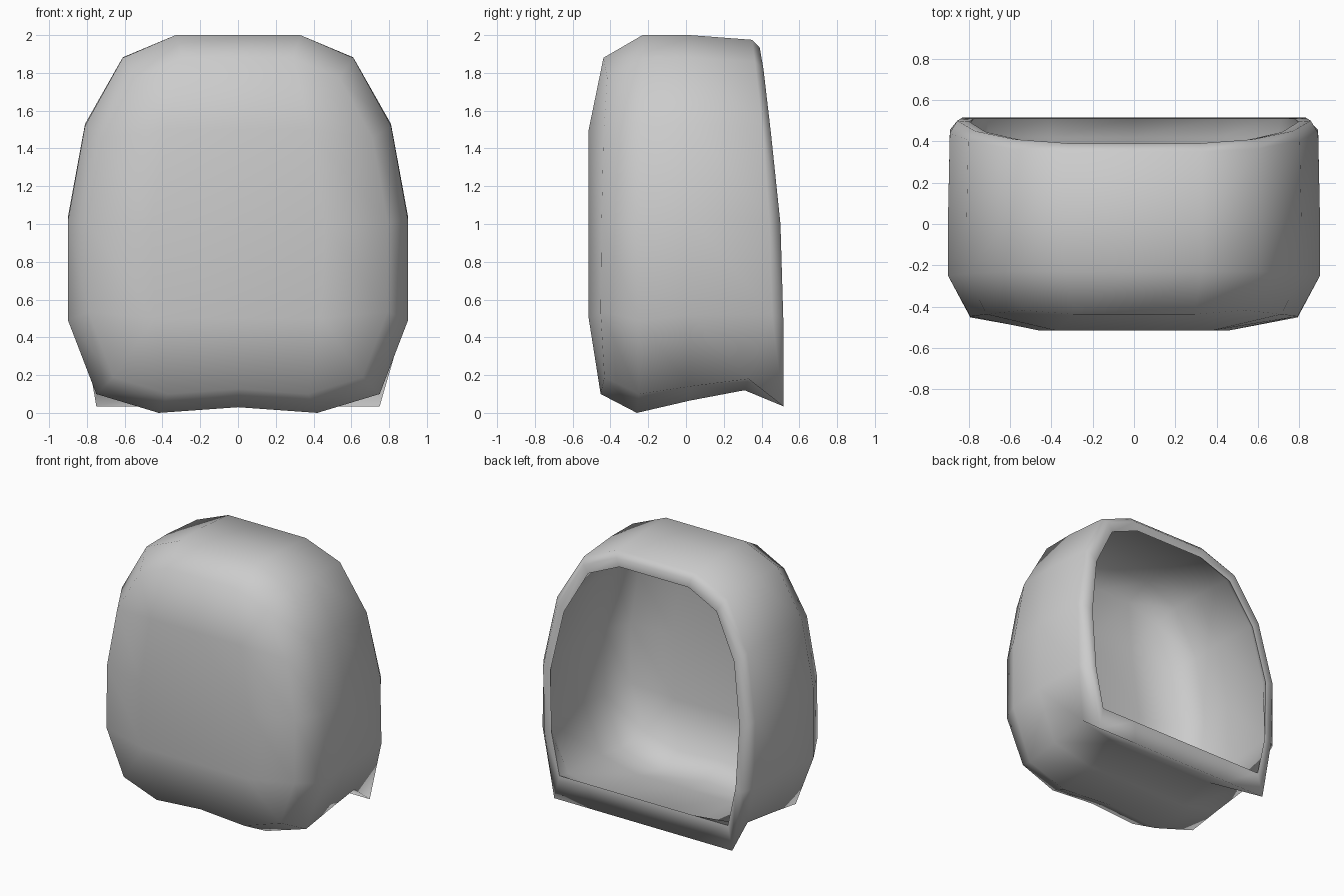
import bpy, bmesh

if "Cube" in bpy.data.objects:
    bpy.data.objects.remove(bpy.data.objects["Cube"])

# Half outlines (x, z), running from top centre to bottom centre
FULL = [(0, 2.0), (.33, 2.0), (.61, 1.88), (.81, 1.52), (.90, 1.02),
        (.90, .49), (.75, .10), (.42, 0.0), (0, .03)]
# Front panel: three rim points meet at each panel corner
PANEL = [(0, 1.5)] + [(.38, 1.5)] * 3 + [(.46, 1.0)] + [(.44, .5)] * 3 + [(0, .5)]


def fit(sx, lo, hi):
    """Body outline squeezed to a width factor and a height range."""
    return [(x * sx, lo + z / 2 * (hi - lo)) for x, z in FULL]


def ring(half, ys):
    """Full mirrored loop in space; ys is one depth or one per point."""
    if not isinstance(ys, list):
        ys = [ys] * len(half)
    pts = [(x, y, z) for (x, z), y in zip(half, ys)]
    return pts + [(-x, y, z) for x, y, z in pts[-2:0:-1]]


def with_base(half, base):
    """Replace the lowest points of an outline."""
    return half[:9 - len(base)] + base


# Leaning rear edge: depth for each outline point
lean = [.39, .39, .41, .45, .50, .515, .515, .515, .515]
bend = [.35, .35, .365, .405, .44, .455, .33, .31, .31]
groove = [.33, .33, .34, .38, .42, .44, .42, .42, .42]
corner = [.01, .01, .03, .01, 0, -.005, .015, -.005, -.005]   # corners sit further back

rings = [
    # outer skin, front panel to rear lip
    ring(PANEL, -.515),
    ring(fit(.88, .10, 1.88), [-.447 + c for c in corner]),
    ring(FULL, [-.23, -.23, -.23, -.24, -.25, -.25, -.25, -.26, -.26]),
    ring(with_base(fit(1, .04, 2.0), [(.75, .14), (.42, .065), (0, .07)]), .02),
    ring(with_base(fit(.99, .05, 1.975), [(.75, .18), (.42, .12), (0, .12)]), bend),
    ring(with_base(fit(.95, .03, 1.935),
                   [(.83, .50), (.75, .035), (.42, .035), (0, .035)]), lean),
    # rim and inner skin, back to the front
    ring(with_base(fit(.885, .07, 1.87),
                   [(.775, .52), (.71, .215), (.42, .215), (0, .215)]),
         [y - .005 for y in lean]),
    ring(with_base(fit(.925, .12, 1.915), [(.70, .20), (.40, .13), (0, .13)]), groove),
    ring(with_base(fit(.94, .09, 1.945), [(.70, .19), (.40, .12), (0, .125)]), .02),
    ring(fit(.94, .055, 1.945), -.225),
    ring(fit(.83, .15, 1.84), [-.40 + c for c in corner]),
    ring([(x * .95, 1 + (z - 1) * .98) for x, z in PANEL], -.46),
]
RIM = 6   # loop that stays a hard edge

# Hollow shell lofted through the rings
bm = bmesh.new()
loops = [[bm.verts.new(p) for p in r] for r in rings]
n = len(loops[0])
for a, b in zip(loops, loops[1:]):
    for i in range(n):
        j = (i + 1) % n
        bm.faces.new((a[i], a[j], b[j], b[i]))
bm.faces.new(loops[0])
bm.faces.new(loops[-1])
for f in bm.faces:
    f.smooth = True
for i in range(n):
    bm.edges.get((loops[RIM][i], loops[RIM][(i + 1) % n])).smooth = False
bmesh.ops.remove_doubles(bm, verts=bm.verts, dist=.0005)
bmesh.ops.recalc_face_normals(bm, faces=bm.faces)

mesh = bpy.data.meshes.new("shell")
bm.to_mesh(mesh)
bm.free()
shell = bpy.data.objects.new("open_back_shell", mesh)
bpy.context.collection.objects.link(shell)
